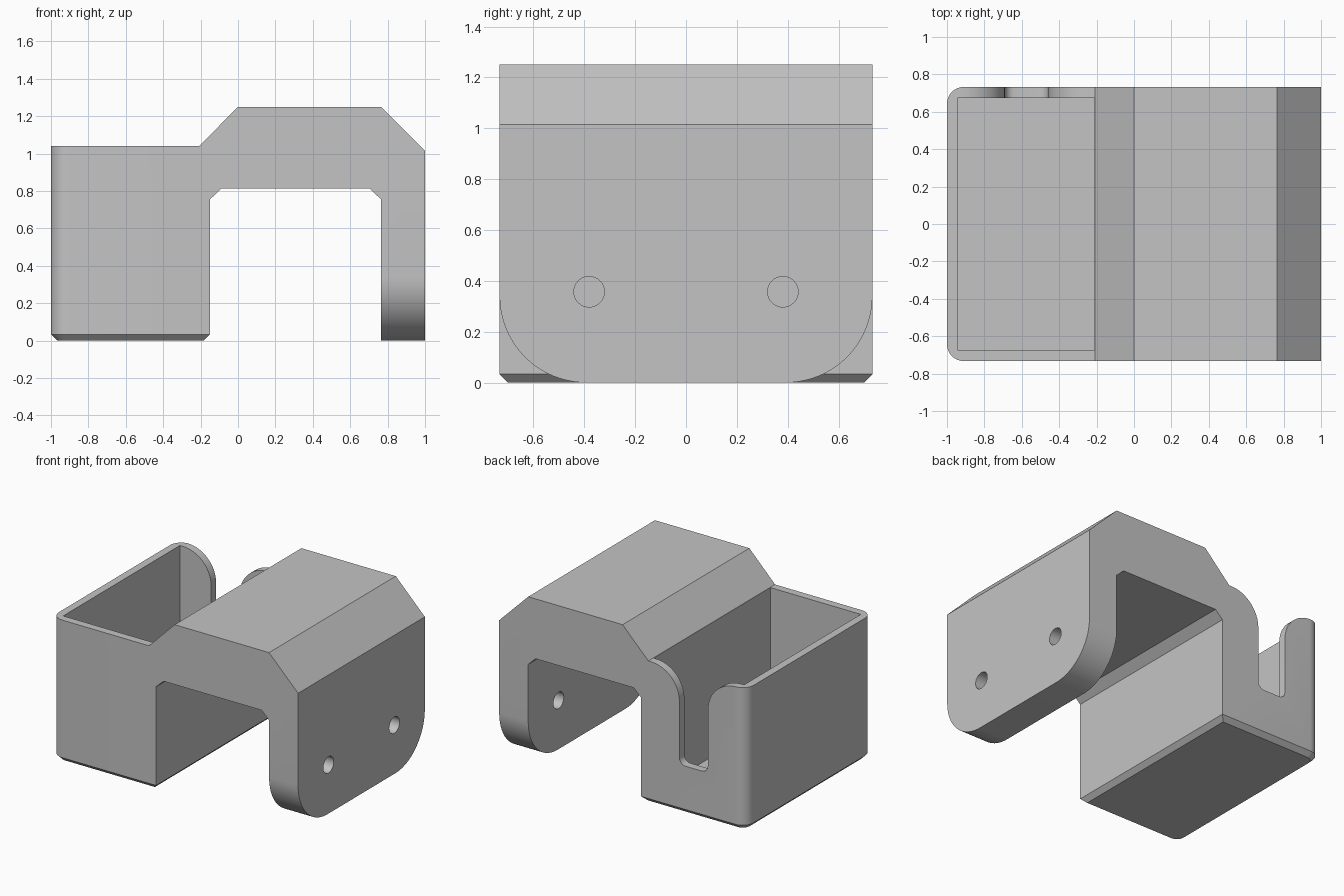
import bpy, bmesh, math
from mathutils import Vector

old = bpy.data.objects.get("Cube")
if old:
    bpy.data.objects.remove(old, do_unlink=True)

HALF = 0.733      # half depth
RIM = 1.04        # top of the open box
WALL = 0.058

grey = bpy.data.materials.new("plain grey")
grey.use_nodes = True
grey.diffuse_color = (0.55, 0.55, 0.55, 1)
grey.node_tree.nodes["Principled BSDF"].inputs["Base Color"].default_value = grey.diffuse_color


def prism(name, points, direction):
    """Closed solid made by extruding a polygon along a direction."""
    bm = bmesh.new()
    face = bm.faces.new([bm.verts.new(p) for p in points])
    new = bmesh.ops.extrude_face_region(bm, geom=[face])["geom"]
    moved = [v for v in new if isinstance(v, bmesh.types.BMVert)]
    bmesh.ops.translate(bm, verts=moved, vec=Vector(direction))
    bmesh.ops.recalc_face_normals(bm, faces=bm.faces)
    mesh = bpy.data.meshes.new(name)
    bm.to_mesh(mesh)
    bm.free()
    mesh.materials.append(grey)
    obj = bpy.data.objects.new(name, mesh)
    bpy.context.collection.objects.link(obj)
    return obj


def bevel(obj, rule, size, segments):
    """Round or chamfer the edges whose two ends both satisfy the rule."""
    bm = bmesh.new()
    bm.from_mesh(obj.data)
    edges = [e for e in bm.edges if rule(e.verts[0].co, e.verts[1].co)]
    bmesh.ops.bevel(bm, geom=edges, offset=size, offset_type='OFFSET',
                    segments=segments, profile=0.5, affect='EDGES')
    bm.to_mesh(obj.data)
    bm.free()


def arc(cx, cz, r, start, end, steps=12):
    angles = [math.radians(start + (end - start) * i / steps) for i in range(steps + 1)]
    return [(cx + r * math.cos(a), cz + r * math.sin(a)) for a in angles]


def cut(obj, cutter):
    cutter.hide_render = True
    mod = obj.modifiers.new("cut", 'BOOLEAN')
    mod.operation = 'DIFFERENCE'
    mod.solver = 'EXACT'
    mod.object = cutter
    bpy.context.view_layer.objects.active = obj
    bpy.ops.object.modifier_apply(modifier=mod.name)
    bpy.data.objects.remove(cutter, do_unlink=True)


# Body: box, bridge and hanging leg share one side profile
profile = [(-1, 0), (-0.15, 0), (-0.15, 0.755), (-0.09, 0.812), (0.705, 0.812),
           (0.765, 0.755), (0.765, 0), (1, 0), (1, 1.015), (0.765, 1.25),
           (0, 1.25), (-0.208, RIM), (-1, RIM)]
body = prism("clip_on_box", [(x, -HALF, z) for x, z in profile], (0, 2 * HALF, 0))

# Rounded outer corners of the box
bevel(body, lambda a, b: a.x < -0.99 and b.x < -0.99 and abs(a.z - b.z) > 0.5, 0.09, 8)
# Large rounded lower corners of the leg
bevel(body, lambda a, b: max(a.z, b.z) < 0.01 and min(a.x, b.x) > 0.7
      and abs(a.x - b.x) > 0.1, 0.34, 20)
# Chamfer around the bottom of the box
bevel(body, lambda a, b: max(a.z, b.z) < 0.001 and max(a.x, b.x) < 0, 0.033, 1)

# Open cavity of the box
inner = HALF - WALL
cavity = [(-0.943, -inner), (-0.21, -inner), (-0.21, inner), (-0.943, inner)]
cut(body, prism("cavity_cutter", [(x, y, 0.06) for x, y in cavity], (0, 0, 1.5)))

# Slot in the back wall with a flared mouth and rounded floor
left, right, floor, flare, small = -0.69, -0.46, 0.35, 0.23, 0.05
slot = arc(left - flare, RIM - flare, flare, 90, 0)
slot += arc(left + small, floor + small, small, 180, 270, 5)
slot += arc(right - small, floor + small, small, 270, 360, 5)
slot += arc(right + flare, RIM - flare, flare, 180, 90)
slot += [(right + flare, 1.2), (left - flare, 1.2)]
cut(body, prism("slot_cutter", [(x, 0.6, z) for x, z in slot], (0, 0.3, 0)))

# Two screw holes through the leg
for side in (-1, 1):
    ring = arc(side * 0.381, 0.357, 0.06, 0, 360, 32)[:-1]
    cut(body, prism("hole_cutter", [(0.6, y, z) for y, z in ring], (0.6, 0, 0)))

# Smooth curves, sharp edges
bpy.ops.object.select_all(action='DESELECT')
body.select_set(True)
bpy.context.view_layer.objects.active = body
bpy.ops.object.shade_smooth_by_angle(angle=math.radians(30))
